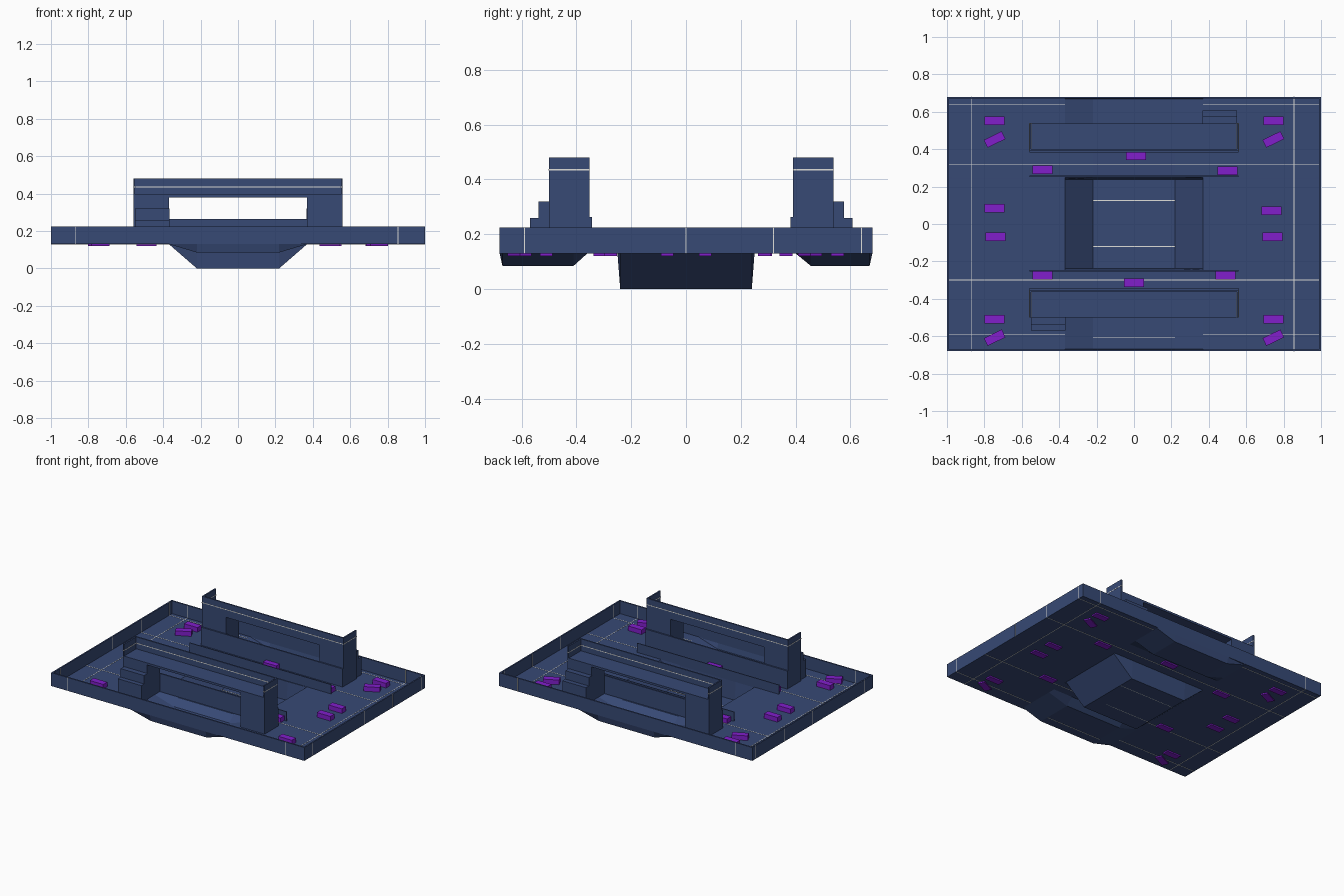
import bpy
import bmesh
import math
from mathutils import Matrix, Vector

cube = bpy.data.objects.get("Cube")
if cube:
    bpy.data.objects.remove(cube, do_unlink=True)


def material(name, color):
    mat = bpy.data.materials.new(name)
    mat.use_nodes = True
    mat.diffuse_color = color
    mat.node_tree.nodes["Principled BSDF"].inputs["Base Color"].default_value = color
    return mat


BLUE = material("slate_blue", (0.038, 0.067, 0.178, 1))
PURPLE = material("purple", (0.22, 0.013, 0.6, 1))
PALE = material("pale_seam", (0.75, 0.75, 0.72, 1))


def finish(bm, name, mat):
    mesh = bpy.data.meshes.new(name)
    bm.to_mesh(mesh)
    bm.free()
    mesh.materials.append(mat)
    obj = bpy.data.objects.new(name, mesh)
    bpy.context.collection.objects.link(obj)
    return obj


def boxes(name, mat, items):
    """Join boxes given as (x0, x1, y0, y1, z0, z1[, turn])."""
    bm = bmesh.new()
    for x0, x1, y0, y1, z0, z1, *turn in items:
        centre = Vector((x0 + x1, y0 + y1, z0 + z1)) / 2
        size = Matrix.Diagonal((abs(x1 - x0), abs(y1 - y0), abs(z1 - z0), 1))
        spin = Matrix.Rotation(turn[0] if turn else 0, 4, "Z")
        bmesh.ops.create_cube(bm, size=1, matrix=Matrix.Translation(centre) @ spin @ size)
    return finish(bm, name, mat)


FLOOR, RIM, EDGE = 0.13, 0.225, 0.68
PIT_TOP, PIT_BASE = 0.37, 0.22

# Floor sheet: rows of (y, depth of the channel at that row)
rows = [(-EDGE, 0), (-0.67, 0.045), (-0.41, 0.045), (-0.36, 0), (-0.25, 0), (-0.24, FLOOR),
        (0.24, FLOOR), (0.25, 0), (0.4, 0), (0.455, 0.045), (0.67, 0.045), (EDGE, 0)]
columns = [-1, -PIT_TOP, -PIT_BASE, PIT_BASE, PIT_TOP, 1]
bm = bmesh.new()
grid = [[bm.verts.new((x, y, FLOOR - (depth if abs(x) <= PIT_BASE else 0))) for x in columns]
        for y, depth in rows]
for low, high in zip(grid, grid[1:]):
    for i in range(len(columns) - 1):
        bm.faces.new((low[i], low[i + 1], high[i + 1], high[i]))
floor = finish(bm, "floor_with_pits", BLUE)
shell = floor.modifiers.new("thickness", "SOLIDIFY")
shell.thickness = 0.004
shell.offset = 1

# Perimeter wall
T = 0.01
boxes("perimeter_wall", BLUE,
      [(s * (1 - T), s, -EDGE, EDGE, FLOOR, RIM) for s in (-1, 1)]
      + [(-1, 1, s * (EDGE - T), s * EDGE, FLOOR, RIM) for s in (-1, 1)])

# Low walls beside the central pit
for label, y in (("front", -0.25), ("back", 0.255)):
    boxes(label + "_low_wall", BLUE, [(-0.56, 0.56, y - 0.003, y + 0.003, FLOOR, 0.2)])


def gatehouse(label, inner, d):
    """Bridge with its tall wall at y = inner, its open side towards d."""
    outer = inner + d * 0.147
    half, gap, top = 0.56, 0.37, 0.48
    parts = [(s * gap, s * half, inner, outer, FLOOR, 0.38) for s in (-1, 1)]
    parts += [(-half, half, inner, outer, 0.38, 0.395),
              (-half, half, inner, inner + d * T, 0.395, top),
              (-half, half, inner - d * T, inner, FLOOR, 0.263)]
    parts += [(s * (half - T), s * half, inner, outer, 0.395, top) for s in (-1, 1)]
    boxes(label + "_gatehouse", BLUE, parts)
    # Steps against one leg
    a, b = d * 0.365, d * 0.55
    boxes(label + "_steps", BLUE,
          [(a, b, outer, outer + d * 0.038, FLOOR, 0.32),
           (a, b, outer + d * 0.038, outer + d * 0.07, FLOOR, 0.26)])
    # Seam round the upper wall
    z0, z1 = 0.433, 0.438
    boxes(label + "_gatehouse_seam", PALE,
          [(-half, half, inner - d * 0.001, inner + d * (T + 0.001), z0, z1)]
          + [(s * (half - T - 0.001), s * (half + 0.001), inner, outer + d * 0.001, z0, z1)
             for s in (-1, 1)])


gatehouse("front", -0.353, -1)
gatehouse("back", 0.391, 1)

# Purple floor blocks: (x, y, turned)
spots = [(0.01, 0.365, 0), (0, -0.315, 0), (-0.49, 0.29, 0), (0.5, 0.285, 0),
         (-0.49, -0.275, 0), (0.49, -0.275, 0), (-0.745, 0.085, 0), (0.735, 0.07, 0)]
for s in (-1, 1):
    spots += [(s * 0.74, -0.068, 0), (s * 0.745, 0.553, 0), (s * 0.745, -0.51, 0),
              (s * 0.745, 0.452, 1), (s * 0.745, -0.608, 1)]
W, H = 0.053, 0.023
boxes("floor_blocks", PURPLE,
      [(x - W, x + W, y - H, y + H, 0.121, 0.167, math.radians(26) * t) for x, y, t in spots])

# Thin pale seams across floor and perimeter
S = 0.002
LOW, HIGH = FLOOR - 0.001, FLOOR + 0.005
seams = []
for y in (-0.3, 0.32):
    seams.append((-1, 1, y - S, y + S, LOW, HIGH))
for y in (-0.59, 0.64):
    seams += [(s * PIT_TOP, s, y - S, y + S, LOW, HIGH) for s in (-1, 1)]
for y in (-0.59, 0, 0.32, 0.64):
    seams += [(s * (1 - T - 0.001), s * 1.0005, y - S, y + S, FLOOR, RIM) for s in (-1, 1)]
for x in (-0.87, 0.855):
    seams.append((x - S, x + S, -EDGE, EDGE, LOW, HIGH))
    seams += [(x - S, x + S, s * (EDGE - T - 0.001), s * (EDGE + 0.0005), FLOOR, RIM)
              for s in (-1, 1)]
for y in (-0.12, 0.125):
    seams.append((-PIT_BASE, PIT_BASE, y - S, y + S, 0, 0.005))
seams.append((-PIT_BASE, PIT_BASE, -0.605 - S, -0.605 + S, 0.084, 0.09))
boxes("floor_seams", PALE, seams)
